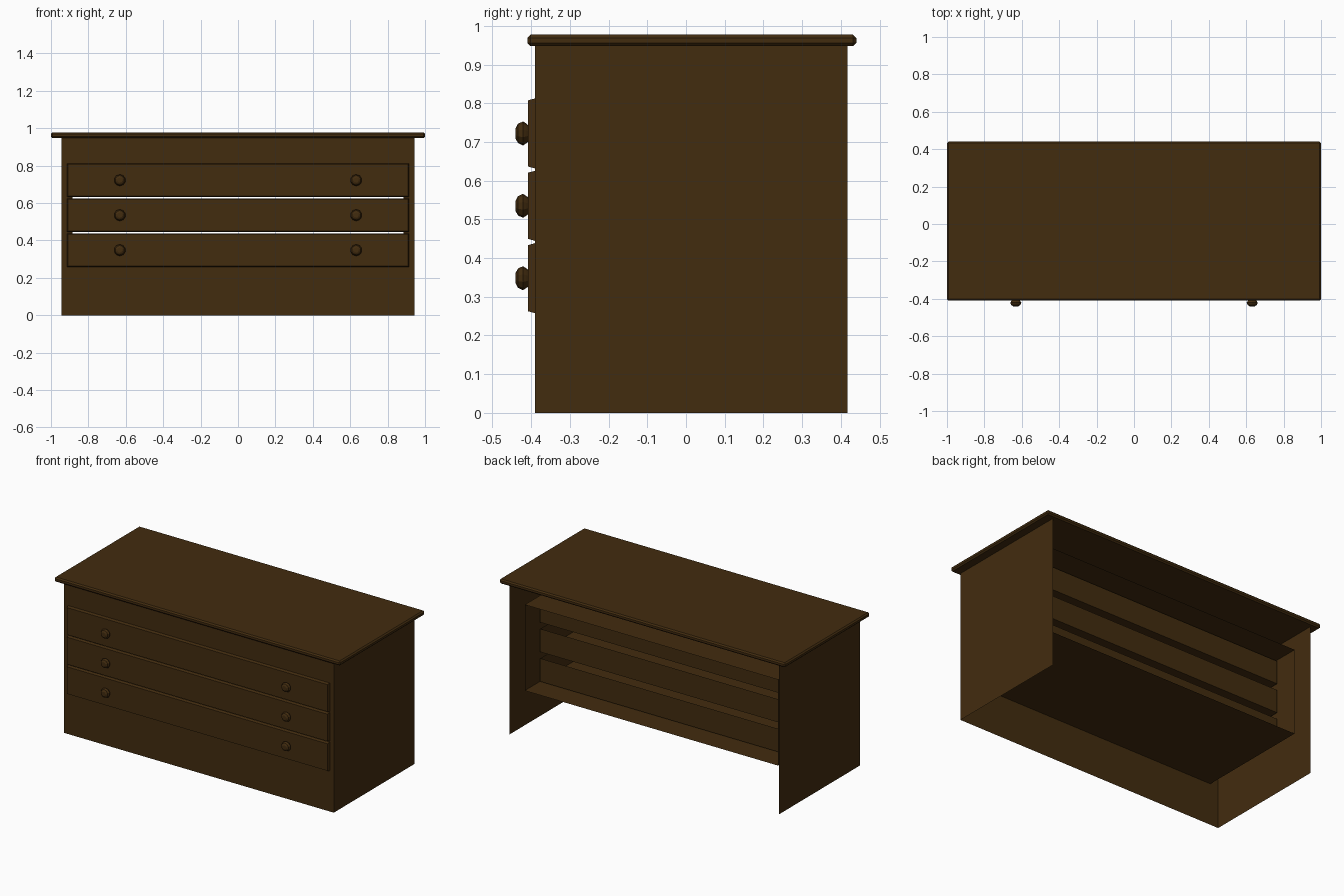
import bpy, bmesh, math

if "Cube" in bpy.data.objects:
    bpy.data.objects.remove(bpy.data.objects["Cube"])

wood = bpy.data.materials.new("dark brown wood")
wood.diffuse_color = (0.055, 0.025, 0.0048, 1)
wood.use_nodes = True
wood.node_tree.nodes["Principled BSDF"].inputs["Base Color"].default_value = wood.diffuse_color


def finish(bm, name, fix=True):
    if fix:
        bmesh.ops.recalc_face_normals(bm, faces=bm.faces)
    me = bpy.data.meshes.new(name)
    bm.to_mesh(me)
    bm.free()
    me.materials.append(wood)
    ob = bpy.data.objects.new(name, me)
    bpy.context.collection.objects.link(ob)
    return ob


def box(name, x, y, z, bevel=0, front_inset=0, open_sides=()):
    """Box from ranges; open_sides lists (axis, sign) faces to leave out."""
    bm = bmesh.new()
    bmesh.ops.create_cube(bm, size=1)
    for v in bm.verts:
        at_front = v.co.y < 0
        v.co = [r[0] + (c + 0.5) * (r[1] - r[0]) for r, c in zip((x, y, z), v.co)]
        if at_front and front_inset:
            v.co.x += front_inset if v.co.x < sum(x) / 2 else -front_inset
            v.co.z += front_inset if v.co.z < sum(z) / 2 else -front_inset
    bm.normal_update()
    gone = [f for f in bm.faces for a, s in open_sides if f.normal[a] * s > 0.9]
    if gone:
        bmesh.ops.delete(bm, geom=gone, context='FACES')
    if bevel:
        bmesh.ops.bevel(bm, geom=bm.edges[:], offset=bevel, segments=1,
                        affect='EDGES', profile=0.5)
    return finish(bm, name, fix=not gone)


W, FRONT, BACK, H = 0.943, -0.39, 0.417, 0.95
OX, OZ0, OZ1 = 0.886, 0.265, 0.808        # opening for the drawers

# Table top with chamfered edges
box("table_top", (-1, 1), (-0.41, 0.44), (0.948, 0.977), bevel=0.008)

# Thin side panels
for name, x in (("left_side", -W), ("right_side", W)):
    bm = bmesh.new()
    pts = [(x, FRONT, 0), (x, BACK, 0), (x, BACK, H), (x, FRONT, H)]
    if x < 0:
        pts.reverse()
    bm.faces.new([bm.verts.new(p) for p in pts])
    finish(bm, name, fix=False)

# Front panel: a ring around the drawer opening
bm = bmesh.new()
outer = [bm.verts.new((x, FRONT, z)) for x, z in ((-W, 0), (W, 0), (W, H), (-W, H))]
inner = [bm.verts.new((x, FRONT, z)) for x, z in
         ((-OX, OZ0), (OX, OZ0), (OX, OZ1), (-OX, OZ1))]
for i in range(4):
    j = (i + 1) % 4
    bm.faces.new((outer[i], outer[j], inner[j], inner[i]))
finish(bm, "front_panel", fix=False)

# Inner sleeve that holds the drawers, open at front and back
box("drawer_sleeve", (-OX, OX), (FRONT, 0.345), (OZ0, OZ1),
    open_sides=((1, 1), (1, -1)))


def knob(name, x, z):
    """Low-poly turned knob pointing to -y."""
    bm = bmesh.new()
    n = 10
    rings = []
    for y, r in ((-0.406, 0.02), (-0.412, 0.025), (-0.421, 0.031), (-0.434, 0.025), (-0.44, 0.014)):
        rings.append([bm.verts.new((x + r * math.cos(2 * math.pi * (k + 0.5) / n), y,
                                    z + r * math.sin(2 * math.pi * (k + 0.5) / n)))
                      for k in range(n)])
    for a, b in zip(rings, rings[1:]):
        for k in range(n):
            m = (k + 1) % n
            bm.faces.new((a[k], a[m], b[m], b[k]))
    bm.faces.new(rings[-1])
    bm.faces.new(rings[0])
    finish(bm, name)


# Three drawers: tapered front, open-topped tray, two knobs
for label, c in (("lower", 0.348), ("middle", 0.535), ("upper", 0.722)):
    box(label + "_drawer_front", (-0.915, 0.915), (-0.408, FRONT),
        (c - 0.0905, c + 0.0905), front_inset=0.005)
    box(label + "_drawer_tray", (-0.876, 0.876), (FRONT + 0.001, 0.205),
        (c - 0.076, c + 0.07), open_sides=((2, 1), (1, -1)))
    for side, x in (("left", -0.632), ("right", 0.632)):
        knob(f"{label}_{side}_knob", x, c)
